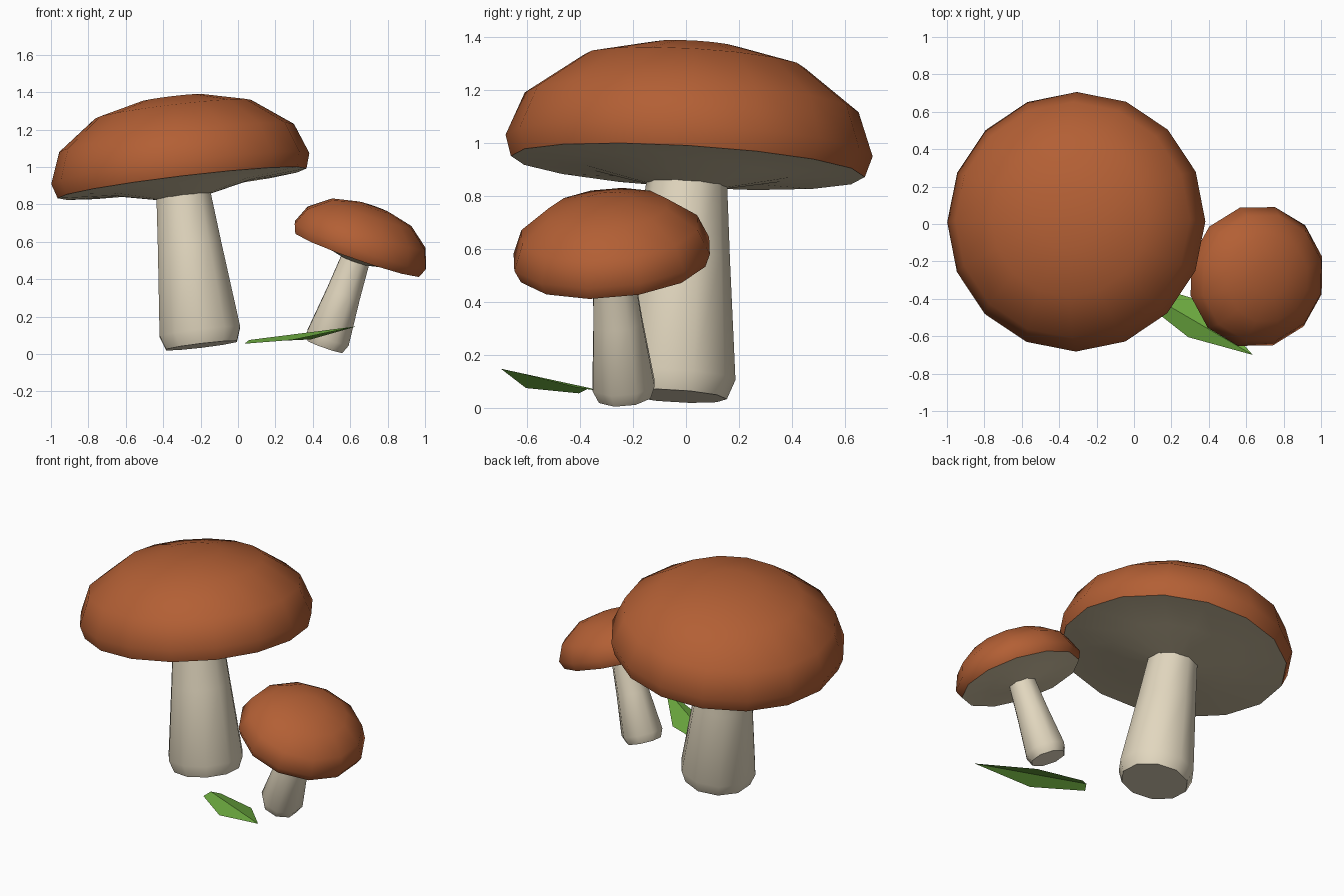
import bpy, bmesh
from math import sin, cos, pi, radians
from mathutils import Vector

if "Cube" in bpy.data.objects:
    bpy.data.objects.remove(bpy.data.objects["Cube"])


def material(name, color):
    m = bpy.data.materials.new(name)
    m.diffuse_color = (*color, 1)
    m.use_nodes = True
    m.node_tree.nodes["Principled BSDF"].inputs["Base Color"].default_value = m.diffuse_color
    return m


RED = material("cap_red", (0.45, 0.115, 0.035))
CREAM = material("stem_cream", (0.76, 0.68, 0.52))
GILL = material("underside_tan", (0.62, 0.53, 0.36))
GREEN = material("leaf_green", (0.15, 0.40, 0.05))


def finish(name, bm, mats, angle=50):
    mesh = bpy.data.meshes.new(name)
    bm.to_mesh(mesh)
    bm.free()
    for m in mats:
        mesh.materials.append(m)
    for p in mesh.polygons:
        p.use_smooth = True
    mesh.set_sharp_from_angle(angle=radians(angle))
    ob = bpy.data.objects.new(name, mesh)
    bpy.context.collection.objects.link(ob)
    return ob


def lathe(name, profile, sides, turn, base, axis, mats, under_from=None):
    """Spin (radius, height) points, bottom or top first; faces past under_from get material 1."""
    bm = bmesh.new()
    rings = []
    for r, h in profile:
        if r == 0:
            rings.append([bm.verts.new((0, 0, h))] * sides)
        else:
            rings.append([bm.verts.new((r * cos(turn + 2 * pi * i / sides),
                                        r * sin(turn + 2 * pi * i / sides), h))
                          for i in range(sides)])
    for k, (a, b) in enumerate(zip(rings, rings[1:])):
        for i in range(sides):
            j = (i + 1) % sides
            corners = list(dict.fromkeys((a[i], a[j], b[j], b[i])))
            f = bm.faces.new(corners)
            if under_from is not None and k >= under_from:
                f.material_index = 1
    for ring, p in ((rings[0], profile[0]), (rings[-1], profile[-1])):
        if p[0] > 0:
            f = bm.faces.new(ring)
            f.material_index = len(mats) - 1
    bmesh.ops.recalc_face_normals(bm, faces=bm.faces)
    ob = finish(name, bm, mats)
    ob.location = base
    ob.rotation_mode = 'QUATERNION'
    ob.rotation_quaternion = Vector((0, 0, 1)).rotation_difference(Vector(axis))
    return ob


def mushroom(prefix, base, axis, stem, stem_sides, cap, cap_sides, cap_turn, rim_h):
    lathe(prefix + "_stem", stem, stem_sides, pi / stem_sides, base, axis, [CREAM])
    # cap heights are measured from the rim; the part after the rim is the underside
    rim = next(i for i, p in enumerate(cap) if p[1] == 0)
    lathe(prefix + "_cap", [(r, h + rim_h) for r, h in cap], cap_sides, cap_turn,
          base, axis, [RED, GILL], rim)


# large mushroom
mushroom("large", (-0.195, -0.045, 0.045), (-0.12, 0.06, 1),
         [(0.2, 0), (0.228, 0.075), (0.18, 0.53), (0.15, 0.84)], 10,
         [(0, 0.468), (0.17, 0.46), (0.42, 0.40), (0.632, 0.245), (0.695, 0.08),
          (0.67, 0), (0.38, -0.02), (0.13, -0.075)], 16, 0, 0.875)

# small mushroom
mushroom("small", (0.465, -0.232, 0.04), (0.35, -0.09, 1),
         [(0.106, 0), (0.127, 0.05), (0.1, 0.3), (0.083, 0.51)], 8,
         [(0, 0.27), (0.095, 0.265), (0.232, 0.232), (0.345, 0.145), (0.384, 0.05),
          (0.362, 0), (0.2, -0.01), (0.075, -0.04)], 12, radians(15), 0.526)

# fallen leaf: two blades folded along a straight midrib
bm = bmesh.new()
a, b, c, d, tip, e = [bm.verts.new(p) for p in (
    (0.035, -0.405, 0.055), (0.06, -0.364, 0.075), (0.11, -0.335, 0.065),
    (0.39, -0.42, 0.078), (0.635, -0.70, 0.148), (0.29, -0.605, 0.075))]
for quad in ((a, e, tip, b), (b, tip, d, c)):
    bm.faces.new(quad)
finish("leaf", bm, [GREEN], 5)
